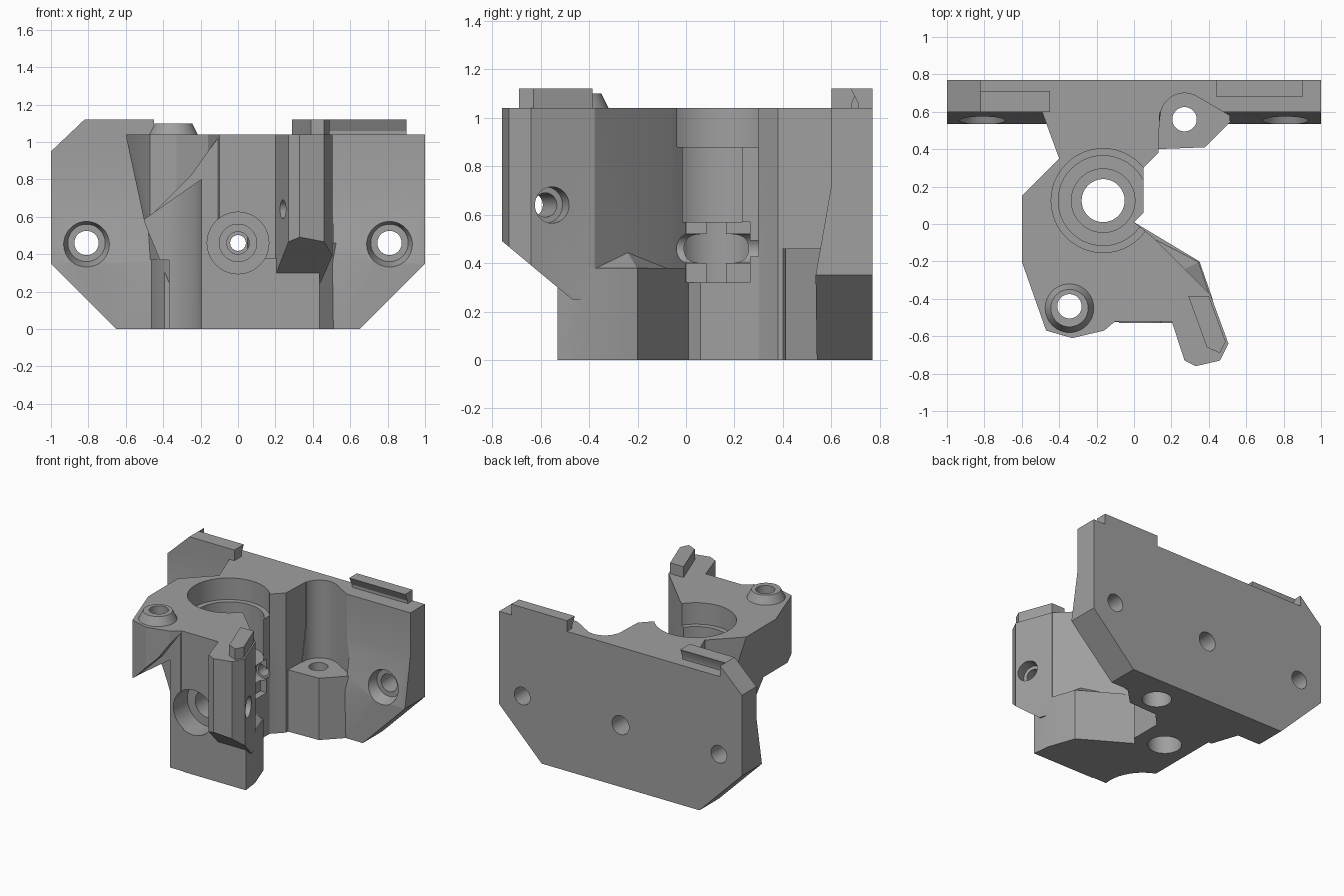
import bpy, bmesh, math
from mathutils import Vector, Matrix

if "Cube" in bpy.data.objects:
    bpy.data.objects.remove(bpy.data.objects["Cube"])

grey = bpy.data.materials.new("plain grey")
grey.diffuse_color = (0.35, 0.35, 0.35, 1)
grey.use_nodes = True
grey.node_tree.nodes["Principled BSDF"].inputs["Base Color"].default_value = grey.diffuse_color


def make(name, bm):
    bmesh.ops.recalc_face_normals(bm, faces=bm.faces)
    me = bpy.data.meshes.new(name)
    bm.to_mesh(me)
    bm.free()
    ob = bpy.data.objects.new(name, me)
    bpy.context.collection.objects.link(ob)
    me.materials.append(grey)
    return ob


def prism(name, pts, a, b, axis='z'):
    """Extrude a 2D outline from a to b along an axis."""
    place = {'z': lambda p, h: (p[0], p[1], h),
             'y': lambda p, h: (p[0], h, p[1]),
             'x': lambda p, h: (h, p[0], p[1])}[axis]
    bm = bmesh.new()
    lo = [bm.verts.new(place(p, a)) for p in pts]
    hi = [bm.verts.new(place(p, b)) for p in pts]
    bm.faces.new(lo)
    bm.faces.new(hi)
    n = len(pts)
    for i in range(n):
        j = (i + 1) % n
        bm.faces.new((lo[i], lo[j], hi[j], hi[i]))
    return make(name, bm)


def rod(name, p0, p1, r0, r1=None):
    """Cylinder or cone between two points."""
    p0, p1 = Vector(p0), Vector(p1)
    d = p1 - p0
    m = Matrix.Translation((p0 + p1) / 2) @ d.to_track_quat('Z', 'Y').to_matrix().to_4x4()
    bm = bmesh.new()
    bmesh.ops.create_cone(bm, cap_ends=True, segments=48, radius1=r0,
                          radius2=r0 if r1 is None else r1, depth=d.length, matrix=m)
    return make(name, bm)


def hull(name, pts):
    bm = bmesh.new()
    for p in pts:
        bm.verts.new(p)
    bmesh.ops.convex_hull(bm, input=bm.verts)
    return make(name, bm)


def combine(target, others, op):
    for o in others:
        mod = target.modifiers.new("bool", 'BOOLEAN')
        mod.operation, mod.object, mod.solver = op, o, 'EXACT'
        bpy.context.view_layer.objects.active = target
        bpy.ops.object.modifier_apply(modifier=mod.name)
        bpy.data.objects.remove(o)


# Upper body with its bored hub
body = prism("mount_body", [
    (-0.6, 0.15), (-0.6, -0.2), (-0.47, -0.57), (-0.33, -0.61), (-0.16, -0.57), (-0.1, -0.52),
    (0.25, -0.52), (0.41, -0.38), (0.1, -0.07), (0, 0.01), (0.05, 0.06), (0.05, 0.3),
    (0.13, 0.38), (0.14, 0.65), (-0.51, 0.65), (-0.4, 0.35)], 0.37, 1.04)
# Lower body
lower = prism("lower_body", [
    (-0.37, 0.31), (-0.37, -0.53), (0.435, -0.53), (0.42, -0.4), (0.35, -0.2), (0.1, -0.05),
    (0, 0.01), (0.05, 0.06), (0.05, 0.3), (0.13, 0.38), (0.14, 0.65), (-0.5, 0.65),
    (-0.4, 0.35)], 0, 0.38)
ledge = hull("ledge", [(0.41, -0.38, 0.375), (0.35, -0.2, 0.375), (0.1, -0.07, 0.375),
                       (0.25, -0.25, 0.46), (0.2, -0.3, 0.37)])
# Front arm with sloping underside and top lip
arm = prism("arm", [(0.2, -0.515), (0.27, -0.73), (0.33, -0.76), (0.46, -0.73), (0.505, -0.64),
                    (0.408, -0.375), (0.25, -0.37)], 0.2, 1.04)
combine(arm, [prism("cut", [(-0.9, 0.608), (-0.47, 0.25), (-0.3, 0.25), (-0.3, 0.1), (-0.9, 0.1)],
                    0, 1, 'x')], 'DIFFERENCE')
lip = prism("arm_lip", [(0.29, -0.385), (0.40, -0.385), (0.49, -0.63), (0.46, -0.69), (0.39, -0.66)],
            1.02, 1.12)
# Back plate, thicker at its lower half
plate = prism("back_plate", [(0.77, 0), (0.54, 0), (0.535, 0.35), (0.6, 0.72), (0.6, 1.04),
                             (0.77, 1.04)], -1, 1, 'x')
left_hook = prism("left_hook", [(0.6, 1.0), (0.6, 1.12), (0.71, 1.12), (0.685, 1.06), (0.685, 1.0)],
                  -1, -0.45, 'x')
left_end = prism("left_end", [(0.6, 1.0), (0.6, 1.12), (0.77, 1.12), (0.77, 1.0)], -1, -0.82, 'x')
right_hook = prism("right_hook", [(0.77, 1.0), (0.77, 1.12), (0.68, 1.12), (0.71, 1.06), (0.71, 1.0)],
                   0.44, 0.9, 'x')
combine(plate, [left_hook, left_end, right_hook], 'UNION')
combine(plate, [
    prism("cut", [(-1.1, -0.1), (-0.55, -0.1), (-1.1, 0.45)], 0.4, 0.9, 'y'),
    prism("cut", [(1.1, -0.1), (0.55, -0.1), (1.1, 0.45)], 0.4, 0.9, 'y'),
    prism("cut", [(-1.1, 0.855), (-0.72, 1.215), (-1.1, 1.215)], 0.4, 0.9, 'y')], 'DIFFERENCE')

# Left side taper and driver clearance under the front screw
clear = rod("cut", (-0.48, -0.48, -0.1), (-0.48, -0.48, 0.6), 0.29)
for v in clear.data.vertices:
    if v.co.z > 0.5:
        v.co.z += (v.co.x + 0.48) * 0.7
combine(body, [lower, ledge], 'UNION')
combine(body, [
    clear,
    prism("cut", [(-0.8, 1.05), (-0.603, 1.05), (-0.5, 0.57), (-0.37, 0.25), (-0.37, -0.1),
                  (-0.8, -0.1)], -0.8, 0.34, 'y'),
    prism("cut", [(-0.7, -0.1), (-0.7, 0.55), (-0.5, 0.57), (-0.25, 0.82), (-0.08, 1.06),
                  (-0.08, -0.1)], -0.7, -0.525, 'y')], 'DIFFERENCE')
boss = rod("screw_boss", (-0.345, -0.45, 1.0), (-0.345, -0.45, 1.1), 0.15, 0.1)
combine(body, [arm, lip, boss, plate], 'UNION')

# Rounded recess in front of the plate, then the seat standing in it
arc = [(0.27 + 0.13 * math.cos(math.radians(a)), 0.57 + 0.13 * math.sin(math.radians(a)))
       for a in range(180, 55, -10)]
combine(body, [prism("cut", [(0.14, 0.3)] + arc + [(0.51, 0.58), (0.51, 0.3)], 0.43, 1.3)],
        'DIFFERENCE')
seat = prism("screw_seat", [(0.04, 0.28), (0.11, 0.4), (0.38, 0.41), (0.5, 0.53), (0.57, 0.6),
                            (0.5, 0.72), (0.1, 0.72)], 0, 0.46)
combine(body, [seat], 'UNION')

# Stepped hub bore, side pocket and all screw holes
cx, cy = -0.165, 0.125
cuts = [rod("cut", (cx, cy, z0), (cx, cy, z1), r) for r, z0, z1 in
        ((0.278, 0.88, 1.2), (0.24, 0.57, 0.9), (0.17, 0.32, 0.6), (0.115, -0.1, 0.4))]
cuts += [prism("cut", [(0, 0.32), (0.265, 0.32), (0.265, 0.57), (0, 0.57)], 0.0, 0.1, 'x')]
cuts += [rod("cut", (0, y0, 0.46), (0, y1, 0.46), r) for r, y0, y1 in
         ((0.165, -0.8, -0.36), (0.1, -0.4, -0.2), (0.06, -0.25, 0.3), (0.042, 0.25, 0.5),
          (0.07, 0.45, 0.9))]
for x in (-0.81, 0.81):
    cuts += [rod("cut", (x, 0.4, 0.46), (x, 0.9, 0.46), 0.065),
             rod("cut", (x, 0.5, 0.46), (x, 0.62, 0.46), 0.14, 0.1)]
cuts += [rod("cut", (0.27, 0.56, -0.1), (0.27, 0.56, 0.6), 0.065),
         rod("cut", (0.27, 0.56, -0.1), (0.27, 0.56, 0.2), 0.1),
         rod("cut", (-0.345, -0.44, 0.3), (-0.345, -0.44, 1.2), 0.065),
         rod("cut", (0.1, -0.69, 0.64), (0.7, -0.47, 0.64), 0.05),
         rod("cut", (0.40, -0.58, 0.64), (0.7, -0.47, 0.64), 0.075)]
combine(body, cuts, 'DIFFERENCE')

body.data.materials.clear()
body.data.materials.append(grey)
bpy.ops.object.select_all(action='DESELECT')
body.select_set(True)
bpy.context.view_layer.objects.active = body
bpy.ops.object.shade_smooth_by_angle(angle=math.radians(25))
